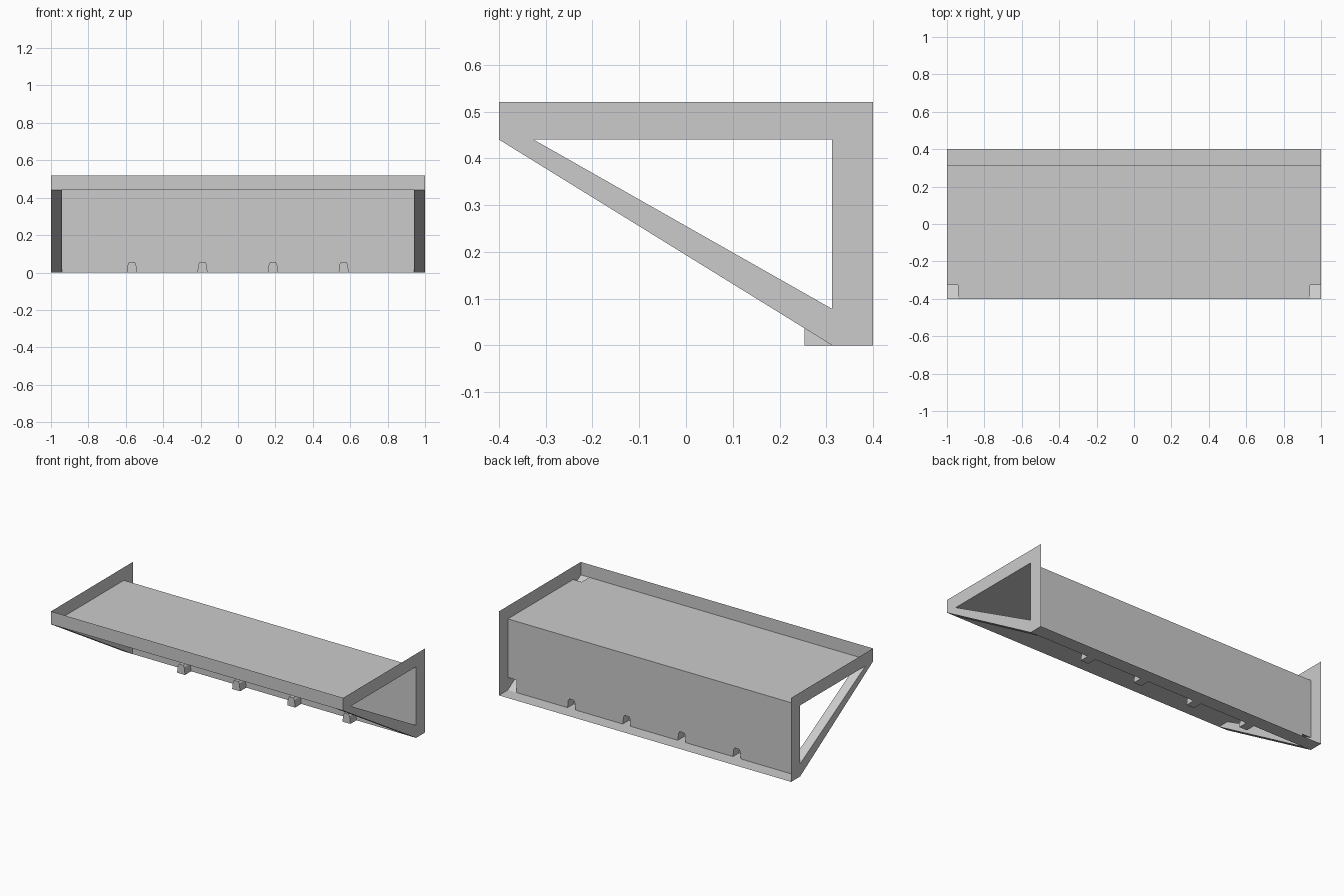
import bpy

if "Cube" in bpy.data.objects:
    bpy.data.objects.remove(bpy.data.objects["Cube"])

grey = bpy.data.materials.new("light grey")
grey.diffuse_color = (0.6, 0.6, 0.6, 1)
grey.use_nodes = True
grey.node_tree.nodes["Principled BSDF"].inputs["Base Color"].default_value = grey.diffuse_color


def sheet(name, faces):
    """Thin folded sheet made from a list of corner loops."""
    verts, index, polys = [], {}, []
    for face in faces:
        poly = []
        for p in face:
            key = tuple(round(c, 4) for c in p)
            if key not in index:
                index[key] = len(verts)
                verts.append(key)
            poly.append(index[key])
        polys.append(poly)
    mesh = bpy.data.meshes.new(name)
    mesh.from_pydata(verts, [], polys)
    mesh.materials.append(grey)
    obj = bpy.data.objects.new(name, mesh)
    bpy.context.collection.objects.link(obj)
    return obj


FRONT, BACK, PANEL = -0.4, 0.4, 0.3125      # y positions
TOP, SHELF = 0.52, 0.44                     # z positions
INNER = 0.942                               # inside of the struts
STRUT_Y, STRUT_Z = -0.326, 0.078            # where the strut's upper side ends
TABS = [-0.567, -0.19, 0.187, 0.565]
TAB_FRONT = 0.253
TAB = [(-0.027, 0), (-0.022, 0.045), (-0.014, 0.057),
       (0.014, 0.057), (0.022, 0.045), (0.027, 0)]

# Shelf with open corners above the hollow struts
sheet("shelf", [[(-1, PANEL, SHELF), (-1, STRUT_Y, SHELF), (-INNER, STRUT_Y, SHELF),
                 (-INNER, FRONT, SHELF), (INNER, FRONT, SHELF), (INNER, STRUT_Y, SHELF),
                 (1, STRUT_Y, SHELF), (1, PANEL, SHELF)]])

# Lip along the front edge
sheet("front_lip", [[(-1, FRONT, SHELF), (1, FRONT, SHELF),
                     (1, FRONT, TOP), (-1, FRONT, TOP)]])

# Back panel with openings for the tabs and strut ends
outline = [(-1, SHELF), (-1, STRUT_Z), (-INNER, STRUT_Z), (-INNER, 0)]
for x in TABS:
    outline += [(x + dx, z) for dx, z in TAB]
outline += [(INNER, 0), (INNER, STRUT_Z), (1, STRUT_Z), (1, SHELF)]
sheet("back_panel", [[(x, PANEL, z) for x, z in outline]])

# Ledge along the bottom of the back
sheet("bottom_ledge", [[(-1, BACK, 0), (1, BACK, 0), (1, PANEL, 0), (-1, PANEL, 0)]])

# Hollow tabs under the shelf, open towards the back
for n, x in enumerate(TABS):
    loop = [(x + dx, z) for dx, z in TAB]
    faces = [[(a, TAB_FRONT, b) for a, b in loop]]
    for (a, b), (c, d) in zip(loop, loop[1:] + loop[:1]):
        faces.append([(a, TAB_FRONT, b), (c, TAB_FRONT, d), (c, PANEL, d), (a, PANEL, b)])
    sheet(f"tab_{n + 1}", faces)

# Side frames and the hollow diagonal struts
low_out, low_in = (FRONT, SHELF), (PANEL, 0)
up_out, up_in = (STRUT_Y, SHELF), (PANEL, STRUT_Z)
corner = (PANEL, SHELF)
for side, s in (("left", -1), ("right", 1)):
    rim = [[low_out, (FRONT, TOP), (BACK, TOP), corner, up_out],
           [(BACK, TOP), (BACK, 0), low_in, up_in, corner],
           [low_out, up_out, up_in, low_in]]
    sheet(f"{side}_side_frame", [[(s, y, z) for y, z in f] for f in rim])

    def strip(a, b):
        return [(s, *a), (s, *b), (s * INNER, *b), (s * INNER, *a)]

    sheet(f"{side}_strut", [strip(low_out, low_in), strip(up_in, up_out),
                            [(s * INNER, *p) for p in (low_out, up_out, up_in, low_in)]])
